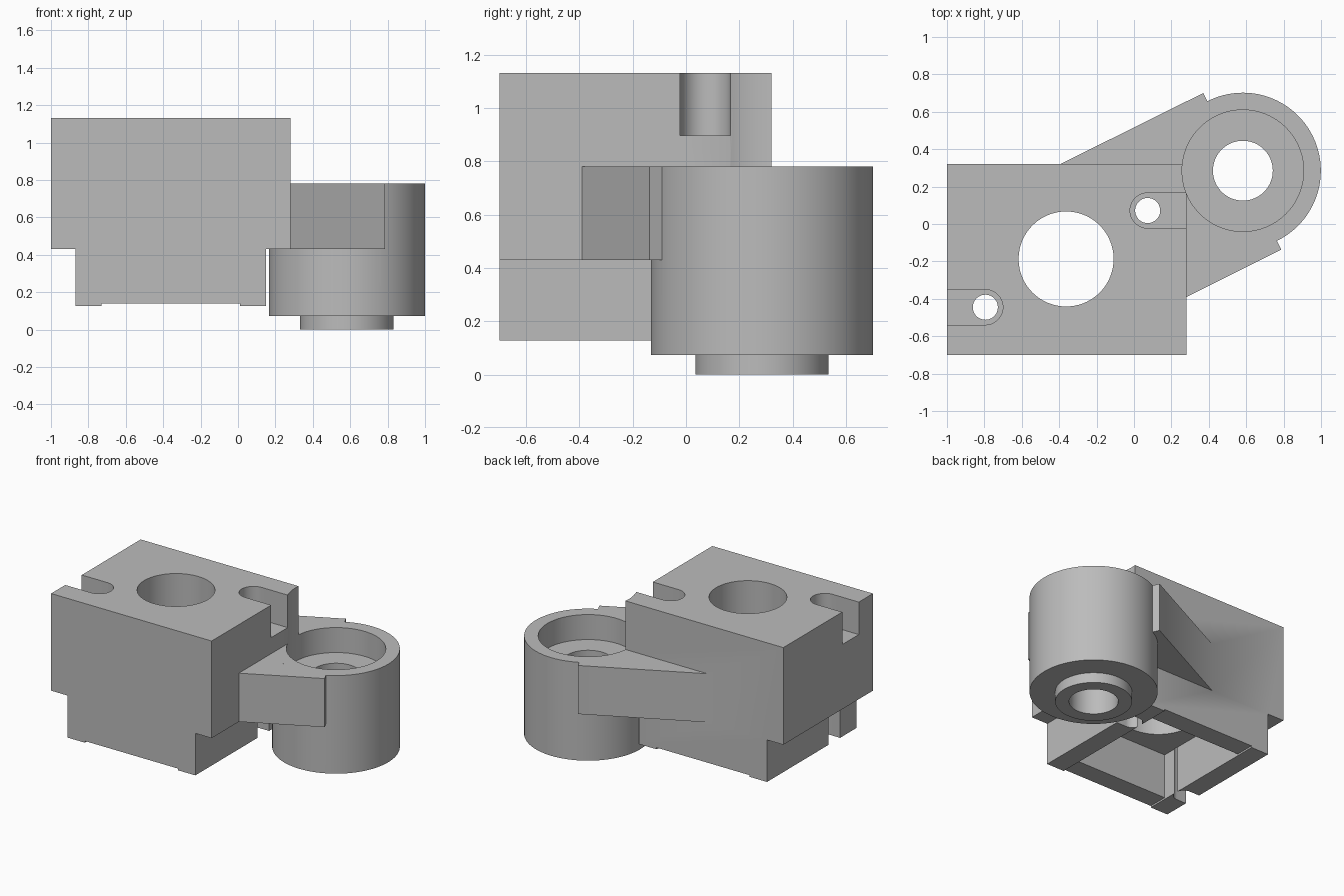
import bpy, bmesh, math

if "Cube" in bpy.data.objects:
    bpy.data.objects.remove(bpy.data.objects["Cube"])

grey = bpy.data.materials.new("light grey")
grey.diffuse_color = (0.50, 0.50, 0.50, 1)
grey.use_nodes = True
grey.node_tree.nodes["Principled BSDF"].inputs["Base Color"].default_value = grey.diffuse_color


def prism(name, pts, a, b, axis="Z"):
    """Extrude a 2D outline from a to b along Z (xy outline) or Y (xz outline)."""
    bm = bmesh.new()
    place = (lambda p: (p[0], p[1], a)) if axis == "Z" else (lambda p: (p[0], a, p[1]))
    face = bm.faces.new([bm.verts.new(place(p)) for p in pts])
    ext = bmesh.ops.extrude_face_region(bm, geom=[face])
    move = (0, 0, b - a) if axis == "Z" else (0, b - a, 0)
    bmesh.ops.translate(bm, vec=move, verts=[v for v in ext["geom"] if isinstance(v, bmesh.types.BMVert)])
    bmesh.ops.recalc_face_normals(bm, faces=bm.faces)
    me = bpy.data.meshes.new(name)
    bm.to_mesh(me)
    bm.free()
    me.materials.append(grey)
    ob = bpy.data.objects.new(name, me)
    bpy.context.collection.objects.link(ob)
    return ob


def circle(x, y, r, n=96):
    return [(x + r * math.cos(2 * math.pi * i / n), y + r * math.sin(2 * math.pi * i / n)) for i in range(n)]


def rect(x0, y0, x1, y1):
    return [(x0, y0), (x1, y0), (x1, y1), (x0, y1)]


def u_slot(x, y, r, side, n=32):
    """Slot outline with a round inner end, open towards side (+1 or -1) in x."""
    arc = [(x - side * r * math.sin(math.pi * i / n), y + r * math.cos(math.pi * i / n)) for i in range(n + 1)]
    return arc + [(x + side * 0.4, y - r), (x + side * 0.4, y + r)]


def combine(target, other, op):
    mod = target.modifiers.new(op, "BOOLEAN")
    mod.operation, mod.solver, mod.object = op, "EXACT", other
    bpy.context.view_layer.objects.active = target
    bpy.ops.object.modifier_apply(modifier=mod.name)
    bpy.data.objects.remove(other)


# Main block with a narrower foot, as one stepped profile
body = prism("bracket_body", [(-1, 1.13), (-1, 0.43), (-0.87, 0.43), (-0.87, 0.127), (0.15, 0.127),
                              (0.15, 0.43), (0.28, 0.43), (0.28, 1.13)], -0.70, 0.32, "Y")

# Slanted arm, round boss and its lower spigot
BX, BY = 0.582, 0.285
combine(body, prism("arm", [(-0.395, 0.32), (0.37, 0.70), (0.787, -0.137), (0.28, -0.39),
                            (0.1, -0.48), (-0.3, 0.2)], 0.43, 0.78), "UNION")
combine(body, prism("boss", circle(BX, BY, 0.417), 0.073, 0.78), "UNION")
combine(body, prism("spigot", circle(BX, BY, 0.25), 0, 0.2), "UNION")

# Boss bore and counterbore, which also bites into the block
combine(body, prism("bore", circle(BX, BY, 0.16), -0.1, 1.3), "DIFFERENCE")
combine(body, prism("counterbore", circle(BX, BY, 0.325), 0.60, 1.3), "DIFFERENCE")

# Underside pocket, shallow relief of its end walls, and the large vertical hole
combine(body, prism("pocket", rect(-0.73, -0.56, 0.01, 0.18), 0.0, 0.46), "DIFFERENCE")
combine(body, prism("relief", rect(-0.73, -0.9, 0.01, 0.5), 0.0, 0.139), "DIFFERENCE")
combine(body, prism("large_hole", circle(-0.363, -0.187, 0.254), 0.3, 1.3), "DIFFERENCE")

# Screw holes with open slots above and through the foot walls
for x, y, side in ((-0.795, -0.445, -1), (0.073, 0.072, 1)):
    combine(body, prism("screw_hole", circle(x, y, 0.067, 64), 0.35, 1.3), "DIFFERENCE")
    combine(body, prism("head_slot", u_slot(x, y, 0.094, side), 0.896, 1.3), "DIFFERENCE")
    outline = [(min(max(px, -0.95), 0.16), py) for px, py in u_slot(x, y, 0.067, side)]
    combine(body, prism("foot_slot", outline, 0.1, 0.43), "DIFFERENCE")

bpy.ops.object.select_all(action="DESELECT")
body.select_set(True)
bpy.context.view_layer.objects.active = body
bpy.ops.object.shade_smooth_by_angle(angle=math.radians(30))
